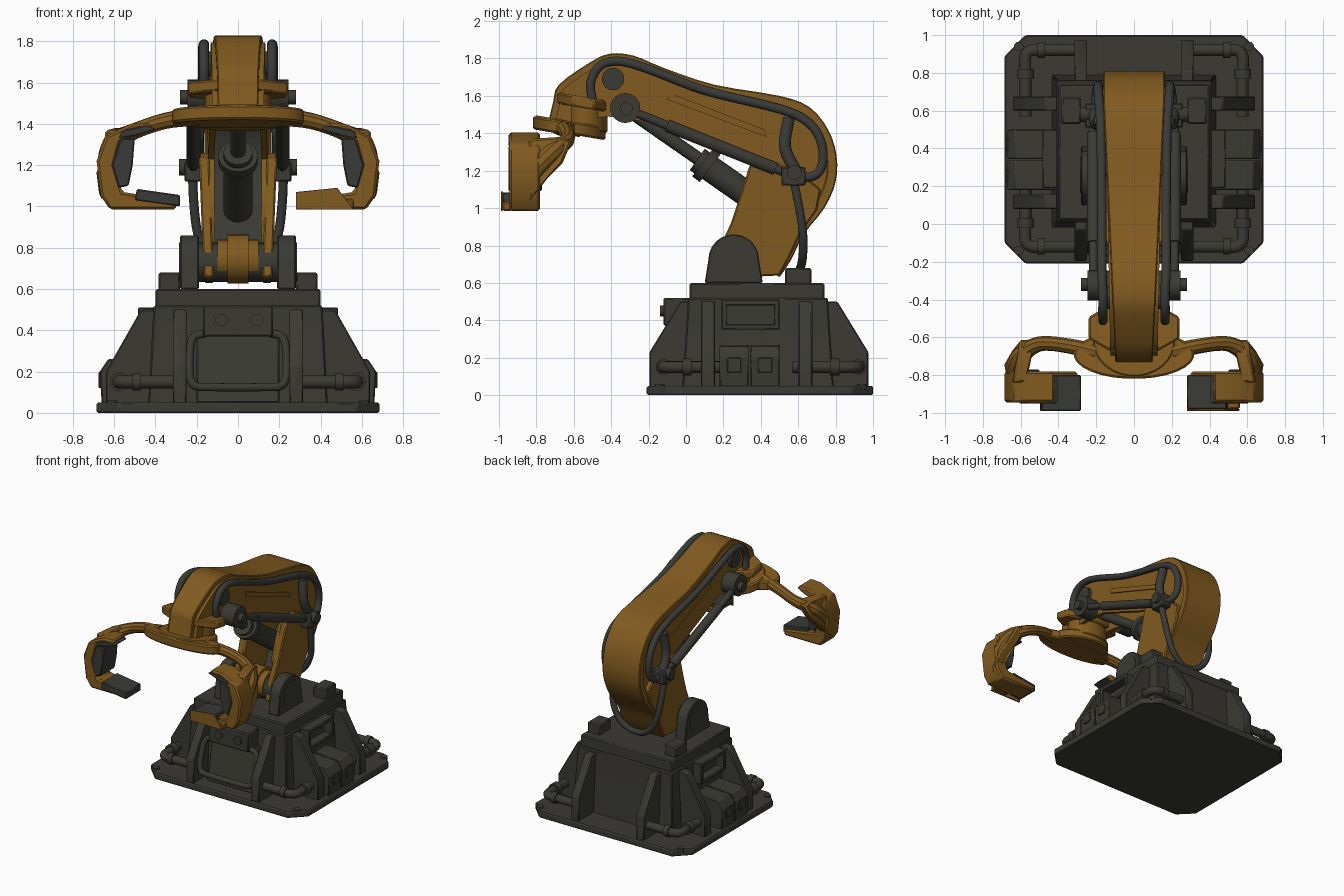
import bpy, bmesh, math
from mathutils import Vector

if "Cube" in bpy.data.objects:
    bpy.data.objects.remove(bpy.data.objects["Cube"], do_unlink=True)


def material(name, color):
    m = bpy.data.materials.new(name)
    m.use_nodes = True
    m.diffuse_color = (*color, 1)
    m.node_tree.nodes["Principled BSDF"].inputs["Base Color"].default_value = (*color, 1)
    return m


ORANGE = material("ochre paint", (0.222, 0.104, 0.014))
STEEL = material("dark steel", (0.043, 0.042, 0.034))
RUBBER = material("dark rubber", (0.042, 0.043, 0.038))


def loft(name, rings, mat, bevel=0.0):
    """Skin a list of equal rings and cap both ends."""
    bm = bmesh.new()
    rows = [[bm.verts.new(p) for p in ring] for ring in rings]
    n = len(rows[0])
    for a, b in zip(rows, rows[1:]):
        for i in range(n):
            bm.faces.new((a[i], a[(i + 1) % n], b[(i + 1) % n], b[i]))
    bm.faces.new(rows[0])
    bm.faces.new(rows[-1])
    bmesh.ops.recalc_face_normals(bm, faces=bm.faces)
    me = bpy.data.meshes.new(name)
    bm.to_mesh(me)
    bm.free()
    me.materials.append(mat)
    me.shade_smooth()
    me.set_sharp_from_angle(angle=math.radians(35))
    ob = bpy.data.objects.new(name, me)
    bpy.context.scene.collection.objects.link(ob)
    if bevel:
        mod = ob.modifiers.new("soft edges", "BEVEL")
        mod.width = bevel
        mod.limit_method = "ANGLE"


def prism(name, pts, a, b, mat, axis="x", bevel=0.006):
    """Extrude a 2D outline along an axis."""
    put = {"x": lambda u, v, w: (w, u, v), "y": lambda u, v, w: (u, w, v),
           "z": lambda u, v, w: (u, v, w)}[axis]
    loft(name, [[put(u, v, w) for u, v in pts] for w in (a, b)], mat, bevel)


def box(name, x, y, z, mat=STEEL, bevel=0.008):
    prism(name, [(x[0], y[0]), (x[1], y[0]), (x[1], y[1]), (x[0], y[1])],
          z[0], z[1], mat, "z", bevel)


def curve(pts, steps=5):
    """Smooth path through the points."""
    out = []
    for i in range(len(pts) - 1):
        p0, p1 = pts[max(i - 1, 0)], pts[i]
        p2, p3 = pts[i + 1], pts[min(i + 2, len(pts) - 1)]
        for k in range(steps):
            t = k / steps
            out.append(p1 + (p2 - p0) * (t / 2) + (2 * p0 - 5 * p1 + 4 * p2 - p3) * (t * t / 2)
                       + (3 * p1 - p0 - 3 * p2 + p3) * (t ** 3 / 2))
    return out + [pts[-1]]


def tube(name, pts, r, mat=RUBBER, n=12, steps=5):
    """Round tube; a fourth coordinate overrides the radius."""
    path = curve([Vector(p if len(p) == 4 else (*p, r)) for p in pts], steps)
    pos = [p.to_3d() for p in path]
    rings, side = [], None
    for i, p in enumerate(pos):
        t = (pos[min(i + 1, len(pos) - 1)] - pos[max(i - 1, 0)]).normalized()
        side = t.orthogonal() if side is None else side - t * side.dot(t)
        side.normalize()
        up = t.cross(side)
        rings.append([p + (side * math.cos(a) + up * math.sin(a)) * path[i][3]
                      for a in (math.tau * k / n for k in range(n))])
    loft(name, rings, mat)


def rod(name, p, q, r, mat=STEEL, n=24):
    tube(name, [p, q], r, mat, n, 1)


def plate_outline(x, y0, y1, c):
    return [(-x + c, y0), (x - c, y0), (x, y0 + c), (x, y1 - c),
            (x - c, y1), (-x + c, y1), (-x, y1 - c), (-x, y0 + c)]


def rect(x, y0, y1, z):
    return [(-x, y0, z), (x, y0, z), (x, y1, z), (-x, y1, z)]


# Pedestal
prism("base_plate", plate_outline(0.685, -0.21, 1.0, 0.11), 0, 0.05, STEEL, "z", 0.008)
loft("pedestal_body", [rect(0.435, -0.02, 0.79, 0.04), rect(0.41, 0.01, 0.76, 0.5),
                       rect(0.41, 0.01, 0.76, 0.52)], STEEL, 0.008)
box("pedestal_top", (-0.4, 0.4), (0.02, 0.74), (0.5, 0.6))
box("front_panel", (-0.17, 0.17), (-0.12, 0.03), (0.37, 0.52))
prism("front_hatch", [(-0.1, 0.05), (0.02, 0.05), (0.02, 0.38), (-0.03, 0.38)], -0.2, 0.2, STEEL)
for x in (-0.08, 0.09):
    rod("panel_knob", (x, -0.1, 0.45), (x, -0.14, 0.45), 0.03)
rail = [(-0.16, 0.385), (-0.22, 0.36), (-0.235, 0.25), (-0.22, 0.14), (-0.12, 0.125)]
rail += [(-x, z) for x, z in reversed(rail)]
tube("front_rail", [(x, -0.08 - 0.28 * (0.385 - z), z) for x, z in rail], 0.02, STEEL)
rod("arm_pivot", (-0.285, 0.26, 0.73), (0.285, 0.26, 0.73), 0.095)


# Arm shell: outer band, width narrowing towards the head
def half_width(y):
    return 0.098 + 0.064 * min(max((y + 0.75) / 1.4, 0), 1)


back = [(0.5, 0.63), (0.56, 0.72), (0.63, 0.86), (0.74, 1.0), (0.8, 1.14), (0.805, 1.28),
        (0.76, 1.42), (0.66, 1.54), (0.5, 1.6), (0.15, 1.66), (-0.12, 1.75), (-0.28, 1.815),
        (-0.41, 1.825), (-0.52, 1.775), (-0.68, 1.66), (-0.71, 1.57), (-0.74, 1.44)]
outer = curve([Vector(p) for p in back], 3)


def inset(d):
    out = []
    for i, p in enumerate(outer):
        t = (outer[min(i + 1, len(outer) - 1)] - outer[max(i - 1, 0)]).normalized()
        out.append(p + Vector((-t.y, t.x)) * d)
    return out


def band(name, d0, d1, k, mat):
    rings = []
    for a, b in zip(inset(d0), inset(d1)):
        w = half_width(a.x) * k
        rings.append([(-w, *a), (w, *a), (w, *b), (-w, *b)])
    loft(name, rings, mat, 0.006)


band("arm_band", 0, 0.055, 1, ORANGE)
band("arm_liner", 0.05, 0.07, 0.85, STEEL)
belly = [(-0.56, 1.47), (-0.42, 1.49), (-0.2, 1.46), (0.36, 1.23), (0.3, 1.1), (0.25, 0.95),
         (0.3, 0.72)]
panel = [(p.x, p.y) for p in inset(0.035)] + belly
leg = [(0.16, 0.66), (0.18, 0.79), (0.24, 0.92), (0.3, 1.1), (0.34, 1.23), (0.45, 1.26),
       (0.62, 1.18), (0.72, 1.1), (0.7, 0.99), (0.61, 0.86), (0.55, 0.73), (0.5, 0.64), (0.3, 0.63)]
rod("arm_knuckle", (-0.1, 0.26, 0.74), (0.1, 0.26, 0.74), 0.1, ORANGE)
rod("knuckle_lug", (-0.05, 0.26, 0.745), (0.05, 0.26, 0.745), 0.118, ORANGE)

# Central piston
rod("piston_rod", (0, -0.36, 1.56), (0, 0.1, 1.24), 0.036)
rod("piston_barrel", (0, 0.06, 1.26), (0, 0.46, 0.98), 0.07)
rod("piston_flange", (0, 0.09, 1.245), (0, 0.13, 1.215), 0.095)


# Wrist: tilted octagonal collar, neck and mounting disc
def tilted_disc(name, y, z, rx, ry, h, n=28):
    angles = [math.tau * (k + 0.5) / n for k in range(n)]
    loft(name, [[(rx * math.cos(a), y + ry * math.sin(a), z - 0.17 * ry * math.sin(a) + e)
                 for a in angles] for e in (-h, h)], ORANGE, 0.01)


tilted_disc("wrist_collar", -0.55, 1.565, 0.26, 0.15, 0.03, 8)
tilted_disc("wrist_neck", -0.54, 1.49, 0.16, 0.12, 0.07)
tilted_disc("wrist_disc", -0.62, 1.43, 0.22, 0.19, 0.035)
tilted_disc("gripper_crossbar", -0.69, 1.435, 0.32, 0.13, 0.035)

for s, side in ((1, "left"), (-1, "right")):
    def X(pts):
        return [(s * p[0], *p[1:]) for p in pts]

    def sbox(name, x, y, z, mat=STEEL, bevel=0.008):
        box(side + name, (s * x[0], s * x[1]), y, z, mat, bevel)

    # Arm side panels, legs and a long raised rib
    loft(side + "_arm_panel", [[(s * (0.085 + 0.4 * half_width(y) - d), y, z) for y, z in panel]
                               for d in (0.03, 0)], ORANGE)
    loft(side + "_arm_leg", [[(s * (x + 0.04 * (z - 0.63)), y, z) for y, z in leg]
                             for x in (0.115, 0.165)], ORANGE, 0.008)
    loft(side + "_panel_rib", [[(s * (0.085 + 0.4 * half_width(y) + d), y, z) for y, z in
                                ((-0.1, 1.62), (0.42, 1.42), (0.43, 1.38), (-0.1, 1.58))]
                               for d in (-0.01, 0.008)], ORANGE)

    # Pivot bracket with rounded top
    arch = [(0.1, 0.6)] + [(0.255 - 0.135 * math.cos(a), 0.725 + 0.135 * math.sin(a))
                           for a in (math.pi * k / 12 for k in range(13))] + [(0.41, 0.6)]
    prism(side + "_pivot_bracket", arch, s * 0.19, s * 0.28, STEEL)
    sbox("_top_socket", (0.28, 0.385), (0.53, 0.67), (0.58, 0.68))

    # Buttress fins on the sides, front and back
    for y in (0.08, 0.6):
        prism(side + "_side_fin", X([(0.38, 0.04), (0.64, 0.04), (0.64, 0.2), (0.47, 0.5),
                                     (0.38, 0.5)]), y, y + 0.075, STEEL, "y")
    for name, edge, d in (("_front_fin", 0.04, -1), ("_back_fin", 0.74, 1)):
        prism(side + name, [(edge - 0.08 * d, 0.04), (edge + 0.235 * d, 0.04),
                            (edge + 0.235 * d, 0.23), (edge + 0.07 * d, 0.5),
                            (edge - 0.08 * d, 0.5)], s * 0.25, s * 0.315, STEEL)

    # Side control boxes and framed window
    for y in (0.18, 0.345):
        prism(side + "_control_box", X([(0.4, 0.04), (0.66, 0.04), (0.67, 0.2), (0.63, 0.26),
                                        (0.4, 0.27)]), y, y + 0.155, STEEL, "y")
        sbox("_control_cover", (0.63, 0.675), (y + 0.04, y + 0.115), (0.12, 0.2), STEEL, 0.004)
    for y, z in (((0.19, 0.5), (0.48, 0.51)), ((0.19, 0.5), (0.35, 0.38)),
                 ((0.19, 0.22), (0.35, 0.51)), ((0.47, 0.5), (0.35, 0.51))):
        sbox("_window_frame", (0.38, 0.485), y, z, STEEL, 0.005)

    # Corner pipes with flanges, and plate bolts
    for y, d in ((-0.12, 1), (0.92, -1)):
        tube(side + "_corner_pipe", X([(0.28, y, 0.15), (0.45, y, 0.15), (0.54, y, 0.15),
                                       (0.575, y + d * 0.035, 0.15), (0.575, y + d * 0.12, 0.15),
                                       (0.575, y + d * 0.35, 0.15)]), 0.032, STEEL)
        rod(side + "_pipe_flange", (s * 0.47, y, 0.15), (s * 0.51, y, 0.15), 0.042)
        rod(side + "_pipe_flange", (s * 0.575, y + d * 0.1, 0.15),
            (s * 0.575, y + d * 0.15, 0.15), 0.045)
        rod(side + "_plate_bolt", (s * 0.61, y - d * 0.02, 0.03),
            (s * 0.61, y - d * 0.02, 0.06), 0.025)

    # Looped arm hose, and drop hose that passes behind the foot of the arm
    tube(side + "_arm_hose", X([(0.165, -0.5, 1.58), (0.165, -0.51, 1.67), (0.165, -0.46, 1.76),
                                (0.165, -0.36, 1.785), (0.17, -0.22, 1.75), (0.17, 0.1, 1.63),
                                (0.175, 0.5, 1.53), (0.185, 0.65, 1.46), (0.19, 0.72, 1.36),
                                (0.19, 0.73, 1.24), (0.2, 0.68, 1.17), (0.21, 0.56, 1.17)]), 0.025)
    tube(side + "_drop_hose", X([(0.22, 0.57, 1.17), (0.215, 0.6, 1.03), (0.195, 0.625, 0.87),
                                 (0.14, 0.625, 0.75), (0.06, 0.615, 0.69), (0, 0.61, 0.68)]), 0.023)
    tube(side + "_hose_clamp", X([(0.21, 0.6, 1.18), (0.2, 0.53, 1.32), (0.18, 0.55, 1.48)]), 0.033)

    # Side strut between two bolts
    rod(side + "_side_strut", (s * 0.215, -0.32, 1.53), (s * 0.215, 0.58, 1.17), 0.024)
    rod(side + "_strut_sleeve", (s * 0.215, -0.1, 1.442), (s * 0.215, 0.48, 1.21), 0.034)
    rod(side + "_strut_bolt", (s * 0.1, -0.32, 1.53), (s * 0.28, -0.32, 1.53), 0.035)
    rod(side + "_strut_hub", (s * 0.13, -0.325, 1.535), (s * 0.245, -0.325, 1.535), 0.08)
    sbox("_strut_anchor", (0.14, 0.26), (0.51, 0.64), (1.12, 1.22))
    rod(side + "_anchor_bolt", (s * 0.2, 0.58, 1.19), (s * 0.285, 0.58, 1.19), 0.04)
    rod(side + "_head_bolt", (s * 0.06, -0.39, 1.69), (s * 0.16, -0.39, 1.69), 0.06)

    # Gripper arm with a broad elbow web, claw and pads
    tube(side + "_gripper_arm", X([(0.2, -0.68, 1.435, 0.045), (0.35, -0.645, 1.415, 0.04),
                                   (0.5, -0.635, 1.365, 0.04), (0.6, -0.7, 1.31, 0.05),
                                   (0.63, -0.79, 1.22, 0.05), (0.635, -0.84, 1.12, 0.03)]),
         0.04, ORANGE, 10)
    loft(side + "_elbow_web", [[(s * (x + e), y, z) for x, y, z in
                                ((0.57, -0.84, 1.37), (0.53, -0.68, 1.38), (0.53, -0.61, 1.36),
                                 (0.57, -0.66, 1.24), (0.6, -0.74, 1.16), (0.6, -0.84, 1.03))]
                               for e in (0, 0.075)], ORANGE, 0.012)
    claw = [(0.42, 1.405), (0.52, 1.4), (0.64, 1.34), (0.685, 1.22), (0.665, 1.05), (0.62, 0.985),
            (0.3, 0.985), (0.3, 1.03), (0.56, 1.07), (0.6, 1.2), (0.57, 1.31), (0.43, 1.37)]
    prism(side + "_claw", X(claw), -0.945, -0.78, ORANGE, "y", 0.012)
    prism(side + "_upper_pad", X([(0.5, 1.33), (0.57, 1.33), (0.61, 1.2), (0.58, 1.09),
                                  (0.53, 1.1), (0.51, 1.2)]), -0.95, -0.77, RUBBER, "y")
    prism(side + "_brow_pad", X([(0.4, 1.375), (0.44, 1.395), (0.56, 1.37), (0.58, 1.33),
                                 (0.5, 1.34)]), -0.95, -0.8, RUBBER, "y")
    prism(side + "_lower_pad", X([(0.28, 1.0), (0.5, 1.03), (0.49, 1.085), (0.28, 1.055)]),
          -0.98 if s > 0 else -0.99, -0.8, RUBBER, "y")

# Guard plate on the left fingertip
prism("left_pad_guard", [(0.28, 0.985), (0.56, 0.985), (0.48, 1.09), (0.28, 1.07)],
      -0.989, -0.979, ORANGE, "y", 0.002)
box("left_guard_mount", (0.42, 0.56), (-0.98, -0.93), (0.985, 1.035), ORANGE)
